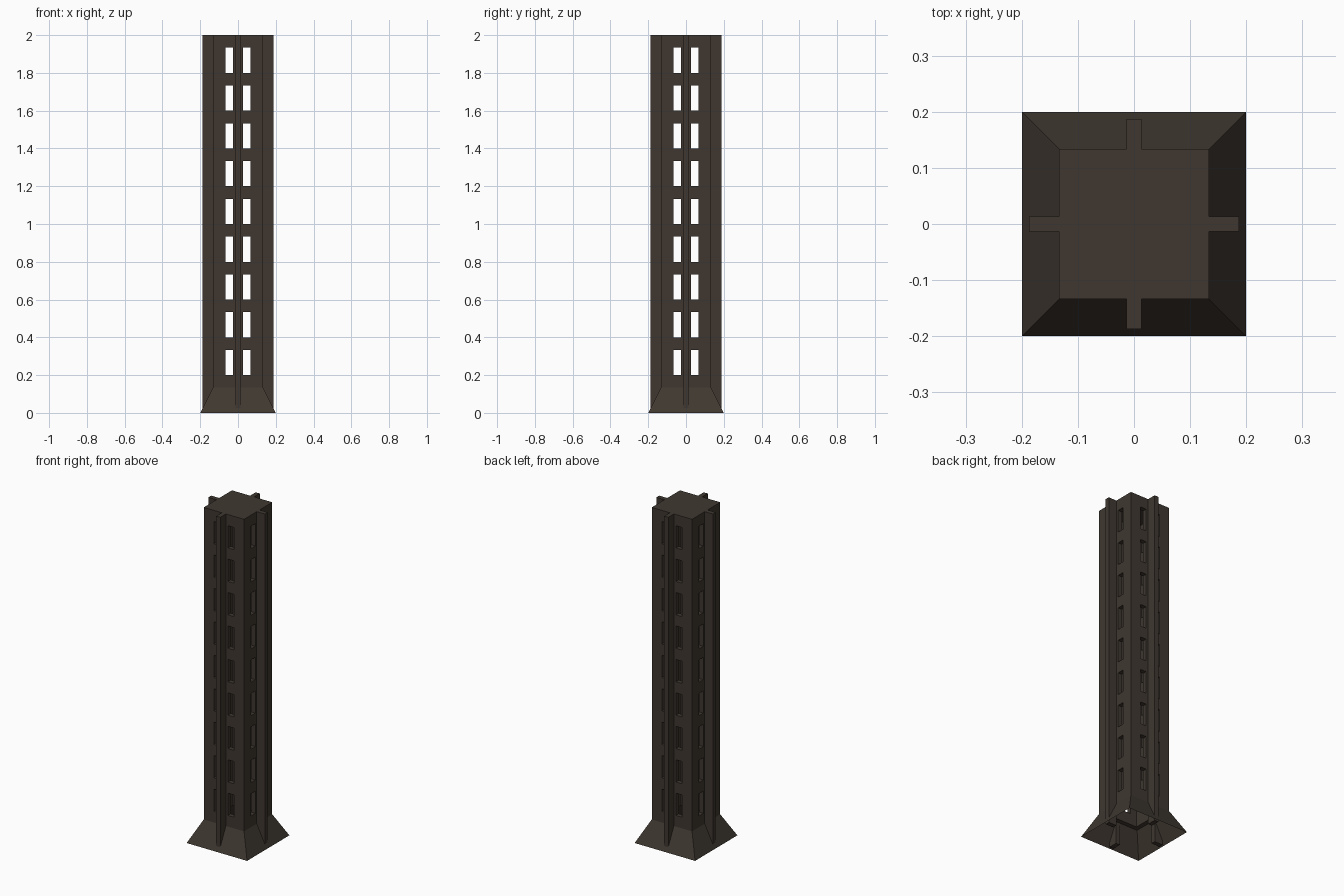
import bpy, math

if "Cube" in bpy.data.objects:
    bpy.data.objects.remove(bpy.data.objects["Cube"])

mat = bpy.data.materials.new("dark brown metal")
mat.diffuse_color = (0.05, 0.039, 0.03, 1)
mat.use_nodes = True
mat.node_tree.nodes["Principled BSDF"].inputs["Base Color"].default_value = mat.diffuse_color


def box(name, lo, hi):
    """Box between two corners, with its scale applied."""
    bpy.ops.mesh.primitive_cube_add(size=1)
    ob = bpy.context.object
    ob.name = name
    for v in ob.data.vertices:
        v.co = [lo[i] if v.co[i] < 0 else hi[i] for i in range(3)]
    ob.data.materials.append(mat)
    return ob


def cut(target, cutter):
    mod = target.modifiers.new(cutter.name, 'BOOLEAN')
    mod.object = cutter
    mod.operation = 'DIFFERENCE'
    mod.solver = 'EXACT'
    cutter.hide_render = True
    cutter.hide_set(True)


W = 0.1333    # half width of shaft
T = 0.0267    # wall thickness

# Hollow square shaft, closed at the top
shaft = box("shaft", (-W, -W, W), (W, W, 2))
cut(shaft, box("core_cutter", (-W + T, -W + T, 0), (W - T, W - T, 2 - T)))

# Paired windows, nine rows, pierced through both directions
for d in range(2):
    parts = []
    for row in range(9):
        z = 0.2 + 0.2 * row
        for a, b in ((-0.0667, -0.0267), (0.0267, 0.0667)):
            lo, hi = (a, -0.3, z), (b, 0.3, z + 0.1333)
            if d:
                lo, hi = (-0.3, a, z), (0.3, b, z + 0.1333)
            parts.append(box("window_cutter", lo, hi))
    bpy.ops.object.select_all(action='DESELECT')
    for p in parts:
        p.select_set(True)
    bpy.context.view_layer.objects.active = parts[0]
    bpy.ops.object.join()
    cut(shaft, bpy.context.object)

# Flared skirt, open underneath
r = math.sqrt(2)
bpy.ops.mesh.primitive_cone_add(vertices=4, radius1=0.2 * r, radius2=W * r, depth=W,
                                end_fill_type='NOTHING', location=(0, 0, W / 2),
                                rotation=(0, 0, math.pi / 4))
skirt = bpy.context.object
skirt.name = "flared_base"
skirt.data.materials.append(mat)

# One vertical rib in the middle of each side
for i in range(4):
    rib = box("rib", (W, -0.0133, 0), (0.1867, 0.0133, 2))
    rib.rotation_euler.z = i * math.pi / 2
